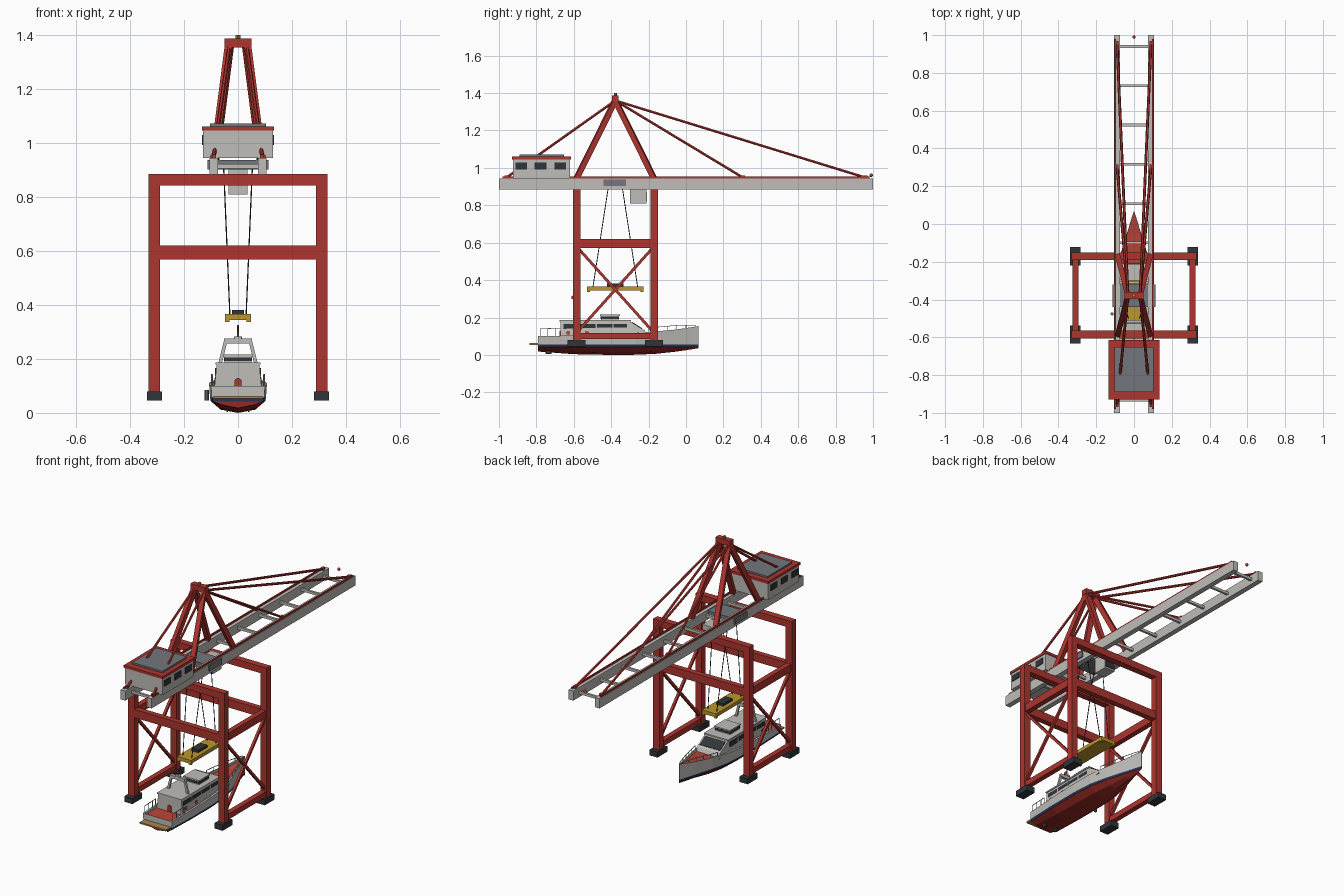
import bpy, bmesh, math
from mathutils import Matrix, Vector

if "Cube" in bpy.data.objects:
    bpy.data.objects.remove(bpy.data.objects["Cube"], do_unlink=True)


def material(name, r, g, b):
    m = bpy.data.materials.new(name)
    m.use_nodes = True
    m.diffuse_color = (r, g, b, 1)
    node = next(n for n in m.node_tree.nodes if n.type == 'BSDF_PRINCIPLED')
    node.inputs["Base Color"].default_value = (r, g, b, 1)
    node.inputs["Roughness"].default_value = 0.7
    return m


RED = material("crane red", 0.42, 0.035, 0.028)
GREY = material("light grey", 0.52, 0.51, 0.48)
MID = material("roof grey", 0.17, 0.18, 0.2)
DARK = material("charcoal", 0.03, 0.036, 0.042)
YELLOW = material("safety yellow", 0.5, 0.31, 0.025)
NAVY = material("navy", 0.017, 0.035, 0.09)
KEEL = material("hull red", 0.3, 0.022, 0.016)
TAN = material("teak", 0.4, 0.23, 0.08)
DECK = material("deck red", 0.5, 0.06, 0.04)


def finish(name, bm, *mats):
    bmesh.ops.recalc_face_normals(bm, faces=bm.faces)
    me = bpy.data.meshes.new(name)
    bm.to_mesh(me)
    bm.free()
    for m in mats:
        me.materials.append(m)
    ob = bpy.data.objects.new(name, me)
    bpy.context.collection.objects.link(ob)
    return ob


def box(name, x, y, z, mat):
    """Box from three (low, high) ranges."""
    bm = bmesh.new()
    bmesh.ops.create_cube(bm, size=1)
    for v in bm.verts:
        v.co = [(r[0] + r[1]) / 2 + c * (r[1] - r[0]) for r, c in zip((x, y, z), v.co)]
    finish(name, bm, mat)


def around(c, h):
    return (c - h, c + h)


def bar(name, p, q, width, mat, sides=4):
    """Straight bar between two points, square or round."""
    p, q = Vector(p), Vector(q)
    bm = bmesh.new()
    r = width / 2 / math.cos(math.pi / sides)
    bmesh.ops.create_cone(bm, cap_ends=True, segments=sides, radius1=r, radius2=r, depth=(q - p).length)
    bm.transform(Matrix.Rotation(math.pi / sides, 4, 'Z'))
    ob = finish(name, bm, mat)
    ob.rotation_mode = 'QUATERNION'
    ob.rotation_quaternion = (q - p).to_track_quat('Z', 'Y')
    ob.location = (p + q) / 2


def ball(name, at, r, mat):
    bm = bmesh.new()
    bmesh.ops.create_uvsphere(bm, u_segments=12, v_segments=8, radius=r)
    ob = finish(name, bm, mat)
    ob.location = at
    for f in ob.data.polygons:
        f.use_smooth = True


def prism(name, profile, half, mat, taper=1.0):
    """Extrude a (y, z) profile across x, narrowing the higher points."""
    bm = bmesh.new()
    low = min(z for _, z in profile)
    rows = [[bm.verts.new((s * half * (taper if z > low + 0.02 else 1), y, z)) for y, z in profile]
            for s in (-1, 1)]
    for row in rows:
        bm.faces.new(row)
    for i in range(len(profile)):
        j = (i + 1) % len(profile)
        bm.faces.new((rows[0][i], rows[0][j], rows[1][j], rows[1][i]))
    finish(name, bm, mat)


# Portal frame
MIDY, SPAN, LEGX = -0.378, 0.207, 0.31
ENDS = (MIDY - SPAN, MIDY + SPAN)
for y in ENDS:
    for s in (-1, 1):
        box("portal_leg", around(s * LEGX, 0.021), around(y, 0.02), (0.075, 0.884), RED)
        box("wheel_bogie", around(s * LEGX, 0.028), around(y, 0.048), (0.046, 0.08), DARK)
    box("portal_top_beam", around(0, 0.331), around(y, 0.02), (0.843, 0.885), RED)
    box("portal_mid_beam", around(0, 0.3), around(y, 0.017), (0.569, 0.62), RED)
for s in (-1, 1):
    x = s * LEGX
    box("side_mid_beam", around(x, 0.016), ENDS, (0.573, 0.62), RED)
    box("side_sill_beam", around(x, 0.016), ENDS, (0.084, 0.118), RED)
    bar("side_brace", (x, ENDS[0], 0.58), (x, ENDS[1], 0.118), 0.015, RED)
    bar("side_brace", (x, ENDS[1], 0.58), (x, ENDS[0], 0.118), 0.015, RED)

# Boom girders, rails and ties
for s in (-1, 1):
    box("boom_girder", around(s * 0.09, 0.016), (-1, 1), (0.884, 0.944), GREY)
    box("boom_rail", around(s * 0.099, 0.004), (-0.98, 0.98), (0.944, 0.954), RED)
for i in range(10):
    box("boom_tie", (-0.08, 0.08), around(0.94 - i * 0.208, 0.007), (0.906, 0.922), GREY)
ball("boom_tip_light", (0, 0.99, 0.96), 0.0095, RED)

# Apex frame and stays
for s in (-1, 1):
    top = (s * 0.032, MIDY, 1.36)
    for y in ENDS:
        bar("apex_leg", (s * 0.086, y, 0.944), top, 0.028, RED)
    for y in (-0.96, 0.305, 0.96):
        bar("boom_stay", (s * 0.09, y, 0.948), top, 0.013, RED, 6)
        box("stay_lug", around(s * 0.09, 0.009), around(y, 0.01), (0.942, 0.958), RED)
box("apex_crosshead", around(0, 0.05), around(MIDY, 0.018), (1.354, 1.387), RED)
bar("apex_beacon", (0, MIDY, 1.387), (0, MIDY, 1.401), 0.016, YELLOW, 10)

# Machinery house
box("machinery_house", around(0, 0.13), (-0.925, -0.62), (0.944, 1.047), GREY)
box("house_roof_edge", around(0, 0.134), (-0.93, -0.615), (1.046, 1.062), RED)
box("house_roof_panel", around(0, 0.104), (-0.89, -0.652), (1.062, 1.072), MID)
for s in (-1, 1):
    for y in (-0.88, -0.778, -0.673):
        box("house_window", around(s * 0.131, 0.003), around(y, 0.031), (0.992, 1.03), DARK)

# Trolley and operator cab
box("trolley", around(0, 0.113), around(-0.38, 0.06), (0.902, 0.938), MID)
box("operator_cab", around(0, 0.036), (-0.3, -0.212), (0.81, 0.905), GREY)
box("cab_window", around(0, 0.031), (-0.213, -0.209), (0.82, 0.87), DARK)

# Hoist ropes and spreader
for s in (-1, 1):
    for t in (-1, 1):
        bar("hoist_rope", (s * 0.053, MIDY + t * 0.036, 0.905), (s * 0.03, MIDY + t * 0.12, 0.36), 0.004, DARK, 6)
        box("spreader_twistlock", around(s * 0.04, 0.008), around(MIDY + t * 0.143, 0.008), (0.336, 0.348), YELLOW)
box("spreader", around(0, 0.048), around(MIDY, 0.152), (0.344, 0.366), YELLOW)
box("spreader_headblock", around(0, 0.023), around(MIDY, 0.045), (0.366, 0.381), DARK)

# Ship hull: stations of y, half beam, keel height, sheer height
STATIONS = [(-0.79, 0.1, 0.018, 0.1), (-0.6, 0.107, 0.004, 0.104), (-0.4, 0.107, 0, 0.11),
            (-0.27, 0.098, 0.001, 0.118), (-0.16, 0.072, 0.006, 0.126), (-0.05, 0.038, 0.018, 0.136),
            (0.03, 0.013, 0.03, 0.148), (0.066, 0.002, 0.036, 0.154)]
bm = bmesh.new()
rings = []
for y, h, k, s in STATIONS:
    half = [(0.6 * h, min(k + 0.012, 0.04)), (0.94 * h, 0.043), (0.97 * h, 0.057), (h, s),
            (0.88 * h, s), (0.88 * h, s - 0.014)]
    ring = [(-x, z) for x, z in reversed(half)] + [(0, k)] + half
    rings.append([bm.verts.new((x, y, z)) for x, z in ring])
N = len(rings[0])
STRIP = [0, 0, 1, 2, 2, 2]
for a, b in zip(rings, rings[1:]):
    for i in range(N):
        j = (i + 1) % N
        f = bm.faces.new((a[i], a[j], b[j], b[i]))
        f.material_index = 3 if i == N - 1 else STRIP[i - 6 if i >= 6 else 5 - i]
for ring in (rings[0], rings[-1]):
    bm.faces.new(ring[5:8])
    for d in range(1, 4):
        f = bm.faces.new((ring[6 - d], ring[6 + d], ring[7 + d], ring[5 - d]))
        f.material_index = STRIP[d]
finish("ship_hull", bm, KEEL, NAVY, GREY, DECK)


def gunwale(y):
    """Half beam and sheer height of the hull at y."""
    for a, b in zip(STATIONS, STATIONS[1:]):
        if a[0] <= y <= b[0]:
            t = (y - a[0]) / (b[0] - a[0])
            return a[1] + t * (b[1] - a[1]), a[3] + t * (b[3] - a[3])


# Stern platform, rudders, door and fender
box("stern_platform", around(0, 0.09), (-0.837, -0.785), (0.054, 0.063), TAN)
box("stern_door", around(0, 0.013), (-0.676, -0.668), (0.09, 0.118), RED)
bar("stern_door_arch", (0, -0.676, 0.116), (0, -0.668, 0.116), 0.026, RED, 12)
for s in (-1, 1):
    box("rudder", around(s * 0.04, 0.003), (-0.75, -0.72), (0.004, 0.025), DARK)
bar("fender", (-0.116, -0.476, 0.045), (-0.116, -0.476, 0.085), 0.016, MID, 10)

# Deckhouse with raked front and window bands
prism("deckhouse", [(-0.67, 0.085), (-0.67, 0.18), (-0.3, 0.18), (-0.22, 0.13), (-0.205, 0.1)], 0.088, GREY, 0.9)
box("deckhouse_roof", around(0, 0.084), (-0.675, -0.295), (0.179, 0.187), GREY)
for s in (-1, 1):
    box("side_window_band", around(s * 0.079, 0.004), (-0.655, -0.315), (0.135, 0.166), DARK)
    for y in (-0.57, -0.48, -0.39):
        box("window_post", around(s * 0.0815, 0.003), around(y, 0.003), (0.135, 0.166), GREY)
prism("windscreen", [(-0.29, 0.1737), (-0.288, 0.1765), (-0.233, 0.142), (-0.235, 0.1392)], 0.07, DARK)

# Upper wheelhouse and deck gear
box("upper_house", around(0, 0.05), (-0.455, -0.36), (0.186, 0.21), GREY)
box("upper_house_roof", around(0, 0.055), (-0.46, -0.352), (0.209, 0.216), GREY)
box("upper_window_band", around(0, 0.052), (-0.457, -0.358), (0.192, 0.205), DARK)

# Mast arch and flag
for s in (-1, 1):
    bar("mast_arch_leg", (s * 0.066, -0.587, 0.185), (s * 0.045, -0.587, 0.268), 0.013, GREY)
box("mast_arch_top", around(0, 0.052), around(-0.587, 0.01), (0.258, 0.276), GREY)
bar("radar_drum", (0, -0.587, 0.276), (0, -0.587, 0.284), 0.03, GREY, 12)
bar("mast_pole", (0, -0.587, 0.28), (0, -0.587, 0.325), 0.005, MID, 6)
prism("flag", [(-0.587, 0.318), (-0.612, 0.316), (-0.612, 0.298), (-0.587, 0.3)], 0.0015, RED)

# Ship railings and life rings
for s in (-1, 1):
    for path, rise in (((-0.78, -0.74, -0.7, -0.67), 0.04),
                       ((-0.2, -0.15, -0.1, -0.05, 0, 0.05), 0.022)):
        last = None
        for y in path:
            h, z = gunwale(y)
            top = Vector((s * h * 0.94, y, min(z + rise, 0.158)))
            bar("rail_post", (top.x, y, z - 0.002), top, 0.003, GREY)
            if last is not None:
                bar("hand_rail", last, top, 0.003, GREY)
            last = top
    for y in (-0.63, -0.53):
        bar("life_ring", (s * 0.082, y, 0.118), (s * 0.087, y, 0.118), 0.022, DECK, 12)
